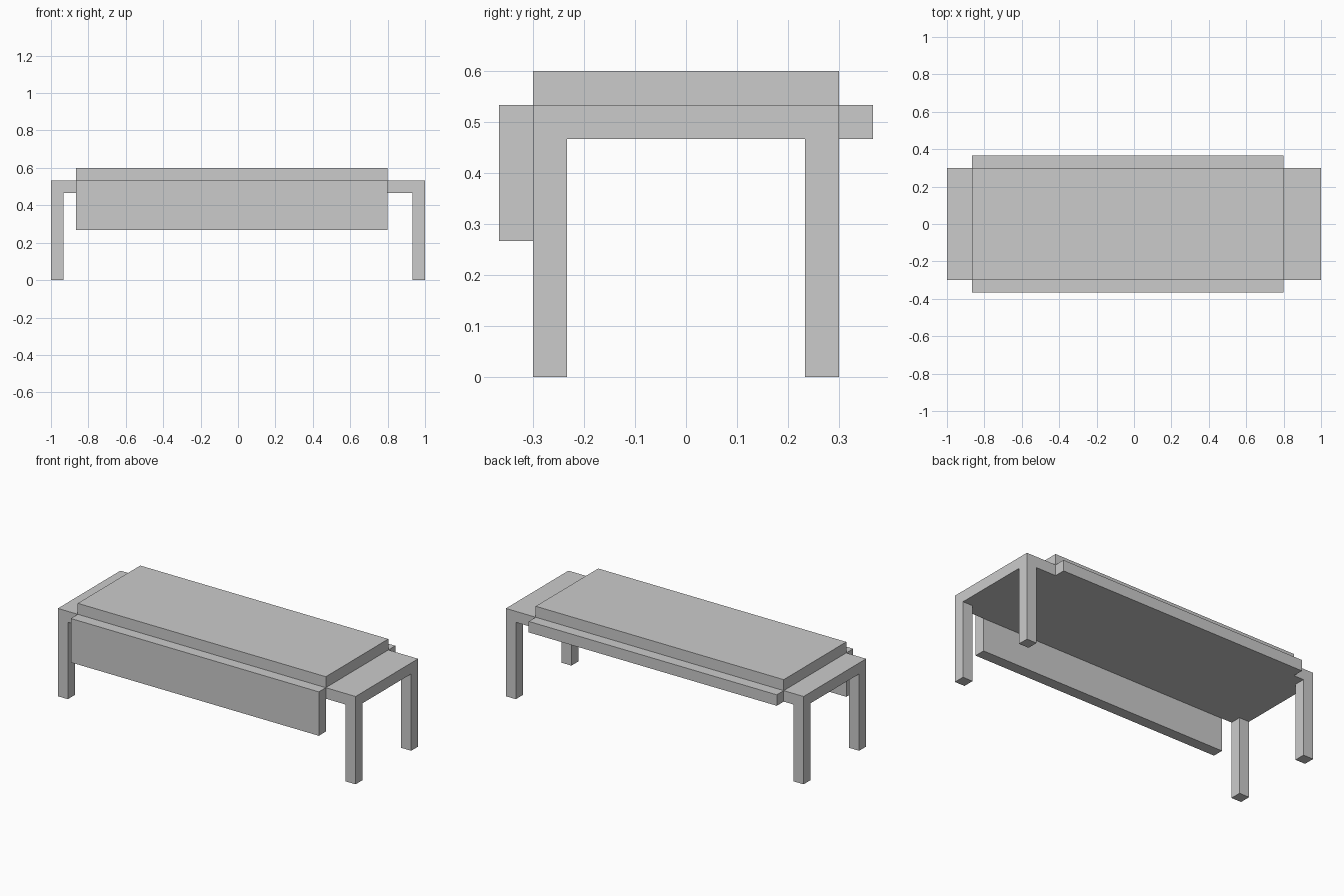
import bpy

if "Cube" in bpy.data.objects:
    bpy.data.objects.remove(bpy.data.objects["Cube"])

U = 1 / 15  # block size used throughout the model


def box(name, x, y, z):
    """Axis-aligned box from (min, max) ranges given in block units."""
    bpy.ops.mesh.primitive_cube_add(
        size=1, location=[(a + b) / 2 * U for a, b in (x, y, z)])
    obj = bpy.context.object
    obj.name = obj.data.name = name
    obj.scale = [(b - a) * U for a, b in (x, y, z)]
    bpy.ops.object.transform_apply(location=False, rotation=False, scale=True)
    return obj


# Table: slab top and four square legs
box("table_top", (-15, 15), (-4.5, 4.5), (7, 8))
for side, x in (("left", (-15, -14)), ("right", (14, 15))):
    for end, y in (("front", (-4.5, -3.5)), ("back", (3.5, 4.5))):
        box(f"{end}_{side}_leg", x, y, (0, 7))

# Cloth: sheet on top, long front drape, short back fold
cloth_x = (-13, 12)
box("cloth_top", cloth_x, (-4.5, 4.5), (8, 9))
box("cloth_front_drape", cloth_x, (-5.5, -4.5), (4, 8))
box("cloth_back_fold", cloth_x, (4.5, 5.5), (7, 8))
